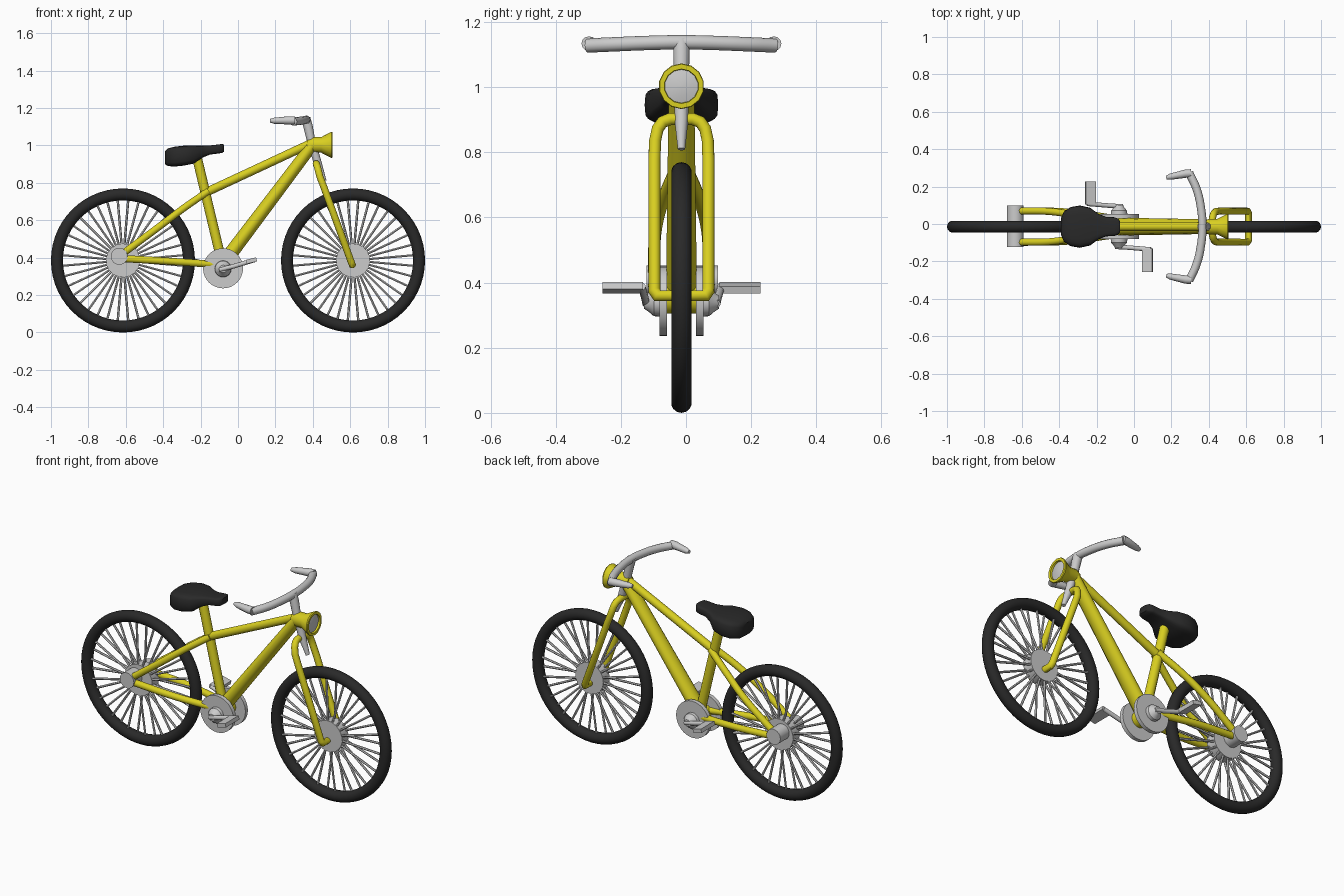
import bpy, bmesh, math
from mathutils import Vector, Matrix

if "Cube" in bpy.data.objects:
    bpy.data.objects.remove(bpy.data.objects["Cube"])

C = -0.014  # y of the bicycle's mid plane


def material(name, col):
    m = bpy.data.materials.new(name)
    m.diffuse_color = (*col, 1)
    m.use_nodes = True
    m.node_tree.nodes["Principled BSDF"].inputs["Base Color"].default_value = m.diffuse_color
    return m


YELLOW = material("yellow_paint", (0.70, 0.63, 0.015))
BLACK = material("black_rubber", (0.022, 0.022, 0.022))


def finish(ob, mat, angle=35):
    if mat:
        ob.data.materials.clear()
        ob.data.materials.append(mat)
    bpy.ops.object.select_all(action='DESELECT')
    ob.select_set(True)
    bpy.context.view_layer.objects.active = ob
    bpy.ops.object.shade_smooth_by_angle(angle=math.radians(angle))
    return ob


def tubes(name, paths, r, mat=None, smooth=False, closed=False, res=4):
    """Round tubes along paths of (x, y, z[, radius factor]); y from mid plane."""
    cu = bpy.data.curves.new(name, 'CURVE')
    cu.dimensions = '3D'
    cu.bevel_depth, cu.bevel_resolution = r, res
    cu.use_fill_caps, cu.resolution_u = True, 8
    for path in paths:
        sp = cu.splines.new('BEZIER' if smooth else 'POLY')
        pts = sp.bezier_points if smooth else sp.points
        pts.add(len(path) - 1)
        for p, q in zip(pts, path):
            p.radius = q[3] if len(q) > 3 else 1
            if smooth:
                p.co = q[:3]
                p.handle_left_type = p.handle_right_type = 'AUTO'
            else:
                p.co = (*q[:3], 1)
        sp.use_cyclic_u = closed
    ob = bpy.data.objects.new(name, cu)
    bpy.context.collection.objects.link(ob)
    ob.location.y = C
    bpy.ops.object.select_all(action='DESELECT')
    ob.select_set(True)
    bpy.context.view_layer.objects.active = ob
    bpy.ops.object.convert(target='MESH')
    return finish(bpy.context.object, mat, 50)


def lathe(name, profile, centre, axis, mat=None, n=32, closed=False):
    """Revolve (radius, distance along axis) points about an axis."""
    bm = bmesh.new()
    rot = Vector((0, 0, 1)).rotation_difference(Vector(axis)).to_matrix()
    rings = [[bm.verts.new(rot @ Vector((r * math.cos(a), r * math.sin(a), h)))
              for a in (2 * math.pi * i / n for i in range(n))] for r, h in profile]
    pairs = list(zip(rings, rings[1:])) + ([(rings[-1], rings[0])] if closed else [])
    for a, b in pairs:
        for i in range(n):
            j = (i + 1) % n
            bm.faces.new((a[i], a[j], b[j], b[i]))
    if not closed:
        bm.faces.new(rings[0])
        bm.faces.new(rings[-1])
    bmesh.ops.recalc_face_normals(bm, faces=bm.faces)
    me = bpy.data.meshes.new(name)
    bm.to_mesh(me)
    bm.free()
    ob = bpy.data.objects.new(name, me)
    ob.location = (centre[0], centre[1] + C, centre[2])
    bpy.context.collection.objects.link(ob)
    return finish(ob, mat)


def disc(name, x, z, r, y0, y1, mat=None):
    return lathe(name, [(r, y0), (r, y1)], (x, 0, z), (0, 1, 0), mat)


# Wheels: tyre, hub and spokes
for side, x in (("rear", -0.615), ("front", 0.615)):
    z = 0.385
    ring = [(0.353 + 0.032 * math.cos(t), 0.032 * math.sin(t))
            for t in (2 * math.pi * k / 14 for k in range(14))]
    lathe(side + "_tyre", ring, (x, 0, z), (0, 1, 0), BLACK, 56, True)
    disc(side + "_hub", x, z, 0.09, -0.03, 0.03)
    spokes = []
    for k in range(36):
        a = 2 * math.pi * (k + 0.5) / 36
        c, s, y = math.cos(a), math.sin(a), 0.022 * (-1) ** k
        spokes.append([(x + 0.08 * c, y, z + 0.08 * s), (x + 0.335 * c, y * 0.2, z + 0.335 * s)])
    tubes(side + "_spokes", spokes, 0.0065, res=1)
disc("rear_gear_hub", -0.635, 0.407, 0.045, -0.108, 0.112)

# Frame
down = tubes("down_tube", [[(-0.075, 0, 0.375, 1.15), (0.40, 0, 1.005, 0.95)]], 0.033, YELLOW)
down.scale.y = 1.25
tubes("top_tube", [[(0.41, 0, 1.02), (-0.18, 0, 0.745)]], 0.023, YELLOW)
tubes("seat_tube", [[(-0.085, 0, 0.37), (-0.218, 0, 0.93)]], 0.026, YELLOW)
tubes("seat_stays", [[(-0.16, s * 0.014, 0.755), (-0.29, s * 0.052, 0.665),
                      (-0.42, s * 0.078, 0.567), (-0.625, s * 0.084, 0.415)]
                     for s in (-1, 1)], 0.019, YELLOW, True)
tubes("chain_stays", [[(-0.615, s * 0.084, 0.395), (-0.36, s * 0.078, 0.38),
                       (-0.11, s * 0.045, 0.363)] for s in (-1, 1)], 0.019, YELLOW, True)
disc("bottom_bracket", -0.08, 0.35, 0.045, -0.05, 0.05, YELLOW)

# Fork: a closed loop, rounded at the crown
half = [(0.418, 0.035, 0.902), (0.422, 0.058, 0.893), (0.428, 0.073, 0.872),
        (0.437, 0.081, 0.835), (0.46, 0.083, 0.775), (0.606, 0.083, 0.375),
        (0.612, 0.074, 0.36)]
tubes("fork", [half + [(x, -y, z) for x, y, z in reversed(half)]], 0.019, YELLOW, closed=True)

# Headlamp with flared shell and lens
lathe("headlamp_shell", [(0.03, -0.03), (0.042, 0), (0.042, 0.045), (0.07, 0.1),
                         (0.068, 0.106), (0.053, 0.106), (0.05, 0.085)],
      (0.40, 0, 1.003), (1, 0, 0), YELLOW, 14)
lathe("headlamp_lens", [(0.052, 0.085), (0.052, 0.095), (0.03, 0.1), (0.004, 0.102)],
      (0.40, 0, 1.003), (1, 0, 0), None, 14)

# Stem and handlebar
tubes("stem", [[(0.362, 0, 1.145), (0.375, 0, 1.10), (0.39, 0, 1.03, 0.9),
                (0.428, 0, 0.90, 0.85), (0.462, 0, 0.81, 0.45)]], 0.025)
tubes("handlebar", [[(0.295, -0.288, 1.128), (0.335, -0.20, 1.132), (0.358, -0.10, 1.136),
                     (0.366, 0, 1.138), (0.358, 0.10, 1.136), (0.335, 0.20, 1.132),
                     (0.295, 0.288, 1.128)]], 0.022, smooth=True)
tubes("handlebar_grips", [[(0.305, s * 0.285, 1.134), (0.275, s * 0.283, 1.134),
                           (0.195, s * 0.267, 1.132, 0.75), (0.172, s * 0.262, 1.132, 0.45)]
                          for s in (-1, 1)], 0.022)

# Chainrings, crank boss, cranks and pedals
for s, name in ((-1, "near"), (1, "far")):
    disc(name + "_chainring", -0.08, 0.343, 0.107, s * 0.044, s * 0.067)
    lathe(name + "_crank_boss", [(0.045, 0.06), (0.043, 0.085), (0.03, 0.1), (0.02, 0.115)],
          (-0.08, 0, 0.34), (0, s, 0), None, 24)
    x = 0.075 if s < 0 else -0.235
    d = math.copysign(1, x)
    tubes(name + "_crank", [[(-0.08 - d * 0.02, s * 0.108, 0.335), (-0.08 + d * 0.05, s * 0.112, 0.352),
                             (x + d * 0.015, s * 0.122, 0.388)]], 0.012)
    bpy.ops.mesh.primitive_cube_add(size=1, location=(x - d * 0.003, C + s * 0.18, 0.384))
    pedal = bpy.context.object
    pedal.name = name + "_pedal"
    pedal.scale = (0.056, 0.125, 0.022)
    pedal.rotation_euler.y = -d * math.radians(14)

# Seat lofted from rounded cross-sections: x, half width, bottom, top
sections = [(-0.39, 0.045, 0.90, 0.97), (-0.375, 0.08, 0.89, 0.984), (-0.34, 0.104, 0.887, 0.993),
            (-0.29, 0.113, 0.892, 0.999), (-0.235, 0.101, 0.903, 1.0), (-0.19, 0.068, 0.935, 0.999),
            (-0.15, 0.052, 0.951, 1.0), (-0.105, 0.05, 0.957, 1.005), (-0.085, 0.043, 0.96, 1.008),
            (-0.074, 0.028, 0.967, 1.004)]
bm = bmesh.new()
loops = []
for x, w, lo, hi in sections:
    loop = []
    for k in range(20):
        c, s = math.cos(k * math.pi / 10), math.sin(k * math.pi / 10)
        y = w * math.copysign(abs(c) ** 0.45, c)
        z = (lo + hi) / 2 + (hi - lo) / 2 * math.copysign(abs(s) ** 0.45, s)
        loop.append(bm.verts.new((x, y + C, z)))
    loops.append(loop)
for a, b in zip(loops, loops[1:]):
    for i in range(20):
        j = (i + 1) % 20
        bm.faces.new((a[i], a[j], b[j], b[i]))
bm.faces.new(loops[0])
bm.faces.new(loops[-1])
bmesh.ops.recalc_face_normals(bm, faces=bm.faces)
me = bpy.data.meshes.new("seat")
bm.to_mesh(me)
bm.free()
seat = bpy.data.objects.new("seat", me)
bpy.context.collection.objects.link(seat)
finish(seat, BLACK, 40)
